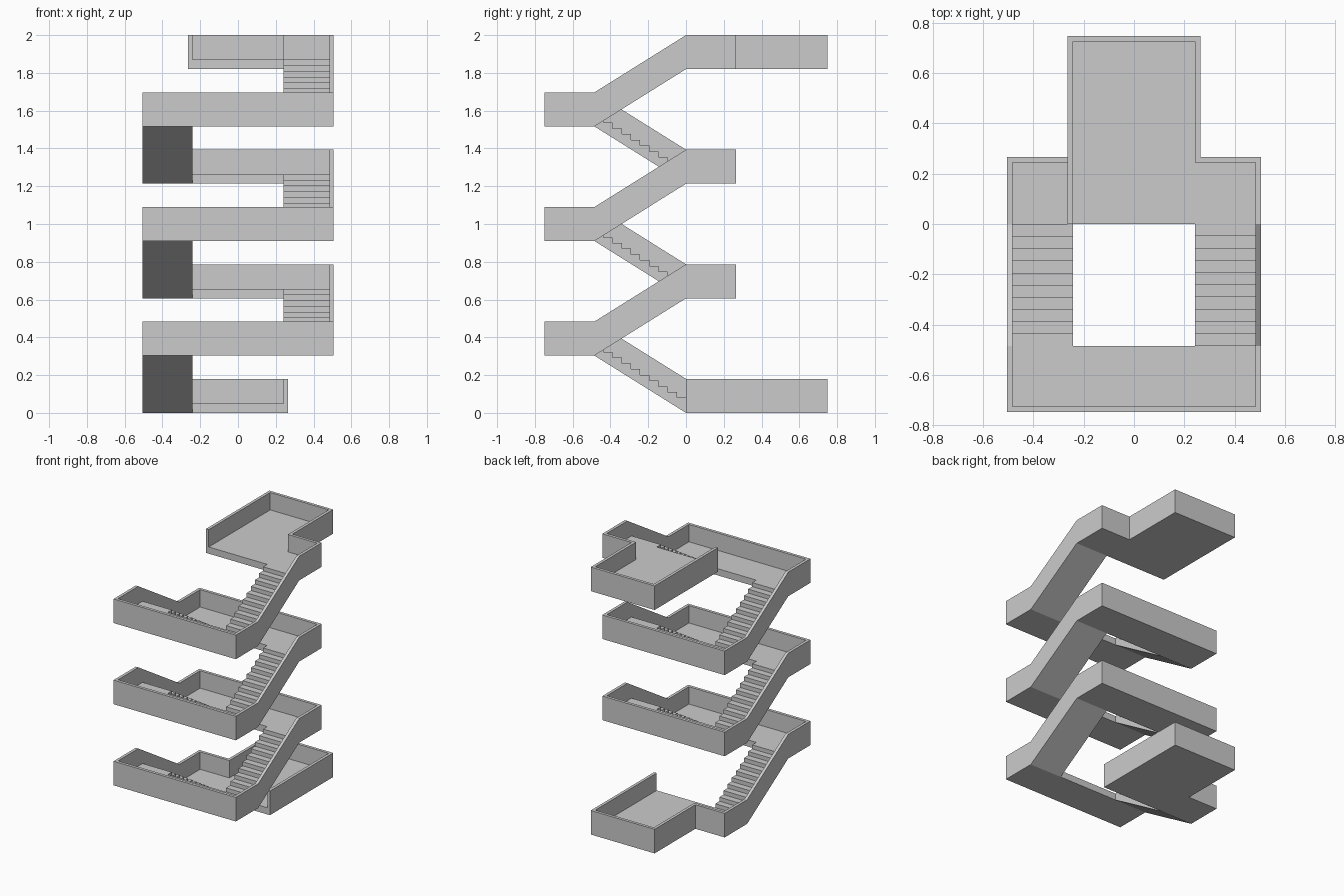
import bpy, bmesh
from mathutils import Vector

if "Cube" in bpy.data.objects:
    bpy.data.objects.remove(bpy.data.objects["Cube"])

X, Y = 0.506, 0.748      # outer half width and half depth
P, B = 0.264, 0.266      # end platform half width, back landing depth
F = -0.485               # inner edge of the front landings
W, T = 0.022, 0.05       # wall and floor thickness
H, N = 0.18, 10          # parapet height, steps per flight
R = (2 - H) / 6          # rise of one flight
IN = 0.242               # half width of the open well


def finish(name, bm):
    bmesh.ops.recalc_face_normals(bm, faces=bm.faces)
    mesh = bpy.data.meshes.new(name)
    bm.to_mesh(mesh)
    bm.free()
    obj = bpy.data.objects.new(name, mesh)
    bpy.context.collection.objects.link(obj)


def landing(name, path, z):
    """Floor tray with a parapet along an open anticlockwise path."""
    pts = [Vector(p) for p in path]
    dirs = [(b - a).normalized() for a, b in zip(pts, pts[1:])]
    norms = [Vector((-d.y, d.x)) for d in dirs]
    zero = Vector((0, 0))
    inner = [p + W * (a + b) for p, a, b in
             zip(pts, [zero] + norms, norms + [zero])]
    bm = bmesh.new()
    rows = [[bm.verts.new((p.x, p.y, z + h)) for p in ring]
            for ring, h in ((pts, 0), (pts, H), (inner, H), (inner, T))]
    for lo, hi in zip(rows, rows[1:]):
        for i in range(len(pts) - 1):
            bm.faces.new((lo[i], lo[i + 1], hi[i + 1], hi[i]))
    bm.faces.new(rows[0])
    bm.faces.new(rows[3])
    bm.faces.new([r[0] for r in rows] + [r[-1] for r in reversed(rows)])
    finish(name, bm)


def prism(bm, profile, x0, x1):
    """Extrude a (y, z) profile along x."""
    face = bm.faces.new([bm.verts.new((x0, y, z)) for y, z in profile])
    ext = bmesh.ops.extrude_face_region(bm, geom=[face], use_keep_orig=True)
    verts = [v for v in ext["geom"] if isinstance(v, bmesh.types.BMVert)]
    bmesh.ops.translate(bm, verts=verts, vec=(x1 - x0, 0, 0))


def flight(name, side, y0, y1, z):
    """Stepped slab with a sloping outer parapet, rising from y0 to y1."""
    bm = bmesh.new()
    run = (y1 - y0) / N
    steps = [(y1, z + R), (y0, z)]
    for i in range(N):
        top = z + T + (i + 1) * R / N
        steps += [(y0 + i * run, top - R / N)] if i else []
        steps += [(y0 + i * run, top)]
    steps.append((y1, z + R + T))
    prism(bm, steps, side * IN, side * (X - W))
    wall = [(y0, z), (y1, z + R), (y1, z + R + H), (y0, z + H)]
    prism(bm, wall, side * (X - W), side * X)
    finish(name, bm)


# End platforms, each with an arm towards its flight
landing("bottom_platform",
        [(P, 0), (P, Y), (-P, Y), (-P, B), (-X, B), (-X, 0)], 0)
landing("top_platform",
        [(X, 0), (X, B), (P, B), (P, Y), (-P, Y), (-P, 0)], 6 * R)

# Repeating storeys: left flight up, front landing, right flight up
for s in range(3):
    z = 2 * s * R
    flight(f"left_flight_{s + 1}", -1, 0, F, z)
    landing(f"front_landing_{s + 1}",
            [(-X, F), (-X, -Y), (X, -Y), (X, F)], z + R)
    flight(f"right_flight_{s + 1}", 1, F, 0, z + R)
    if s:
        landing(f"back_landing_{s}", [(X, 0), (X, B), (-X, B), (-X, 0)], z)
